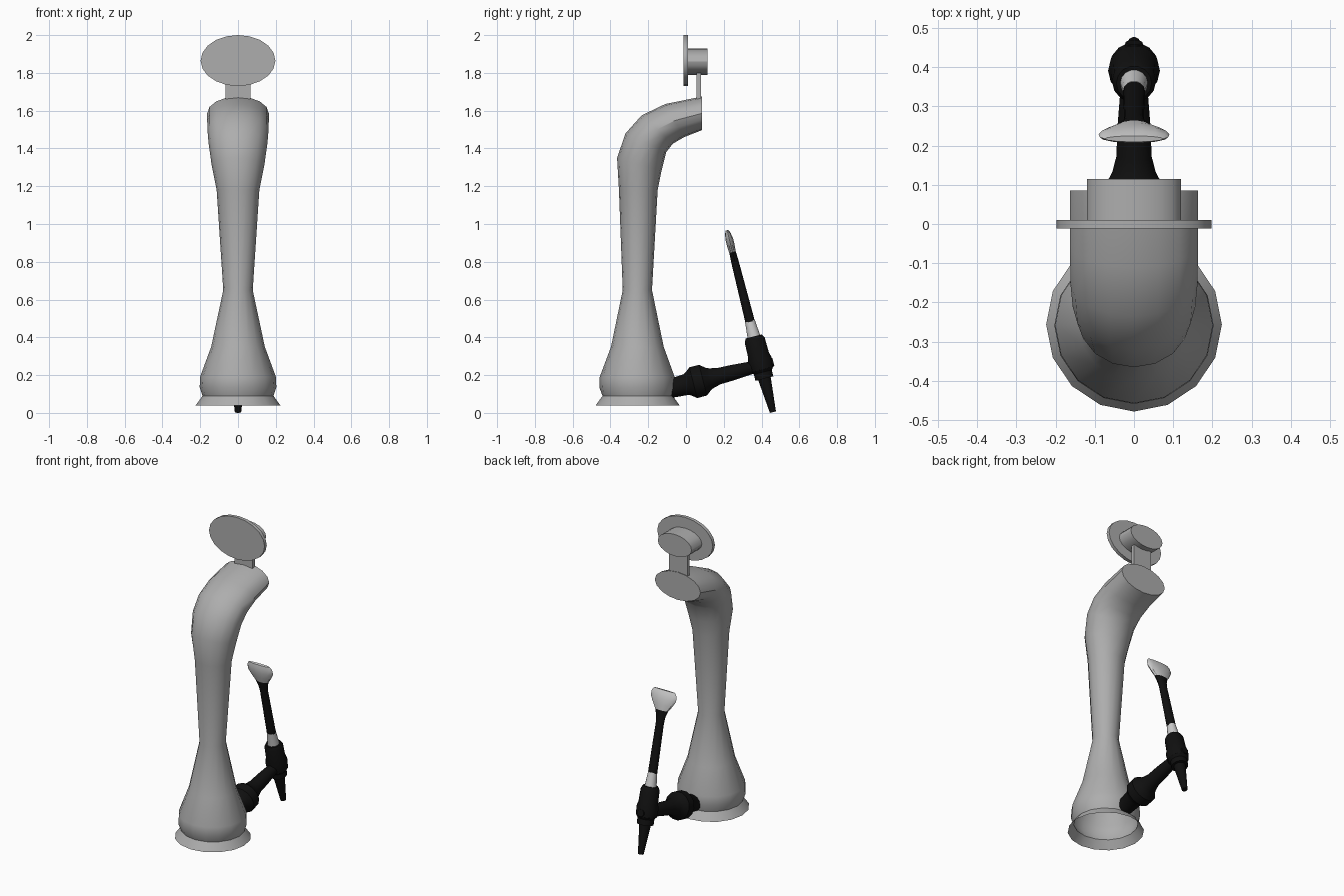
import bpy, bmesh, math
from mathutils import Vector

if "Cube" in bpy.data.objects:
    bpy.data.objects.remove(bpy.data.objects["Cube"])


def material(name, rgb):
    m = bpy.data.materials.new(name)
    m.diffuse_color = (*rgb, 1)
    m.use_nodes = True
    m.node_tree.nodes["Principled BSDF"].inputs["Base Color"].default_value = m.diffuse_color
    return m


GREY = material("satin grey", (0.42, 0.42, 0.42))
LIGHT = material("light grey", (0.60, 0.60, 0.60))
BLACK = material("black", (0.005, 0.005, 0.005))


def loft(name, rings, mat, sides=16, cap_start=True, cap_end=True, angle=30):
    """Skin elliptical rings given as (centre, half-vector u, half-vector v)."""
    bm = bmesh.new()
    loops = []
    for c, u, v in rings:
        loops.append([bm.verts.new(c + u * math.cos(a) + v * math.sin(a))
                      for a in (2 * math.pi * i / sides for i in range(sides))])
    for a, b in zip(loops, loops[1:]):
        for i in range(sides):
            j = (i + 1) % sides
            bm.faces.new((a[i], a[j], b[j], b[i]))
    if cap_start:
        bm.faces.new(loops[0][::-1])
    if cap_end:
        bm.faces.new(loops[-1])
    bmesh.ops.recalc_face_normals(bm, faces=bm.faces)
    me = bpy.data.meshes.new(name)
    bm.to_mesh(me)
    bm.free()
    me.materials.append(mat)
    ob = bpy.data.objects.new(name, me)
    bpy.context.collection.objects.link(ob)
    bpy.ops.object.select_all(action='DESELECT')
    ob.select_set(True)
    bpy.context.view_layer.objects.active = ob
    bpy.ops.object.shade_smooth_by_angle(angle=math.radians(angle))
    return ob


def turned(name, origin, direction, profile, mat, sides=14):
    """Rings along a tilted axis in the yz plane: (distance, half x, half depth)."""
    d = Vector((0, *direction)).normalized()
    side = Vector((1, 0, 0))
    v = d.cross(side)
    o = Vector((0, *origin))
    return loft(name, [(o + d * s, side * hx, v * hv) for s, hx, hv in profile], mat, sides)


# Tower column: rings as (outer y, outer z, inner y, inner z, half width)
column = [
    (-0.478, 0.04, -0.034, 0.04, 0.224),
    (-0.442, 0.09, -0.070, 0.09, 0.188),
    (-0.459, 0.135, -0.058, 0.135, 0.203),
    (-0.457, 0.19, -0.060, 0.19, 0.201),
    (-0.397, 0.35, -0.118, 0.35, 0.142),
    (-0.335, 0.65, -0.180, 0.65, 0.078),
    (-0.355, 1.18, -0.150, 1.18, 0.113),
    (-0.365, 1.35, -0.130, 1.28, 0.140),
    (-0.320, 1.48, -0.105, 1.38, 0.156),
    (-0.235, 1.575, -0.070, 1.425, 0.162),
    (-0.110, 1.635, -0.010, 1.46, 0.163),
    (0.085, 1.675, 0.085, 1.497, 0.163),
]
rings = []
for y0, z0, y1, z1, hx in column:
    a, b = Vector((0, y0, z0)), Vector((0, y1, z1))
    rings.append(((a + b) / 2, Vector((hx, 0, 0)), (b - a) / 2))
loft("tower_column", rings, GREY, 16, cap_start=False, angle=35)


def disc(name, y0, y1, hx, hz, z, sides=20):
    r = [(Vector((0, y, z)), Vector((hx, 0, 0)), Vector((0, 0, hz))) for y in (y0, y1)]
    loft(name, r, GREY, sides)


# Badge plate and its backing drum
disc("badge_plate", -0.012, 0.01, 0.198, 0.135, 1.865)
disc("badge_drum", 0.01, 0.115, 0.12, 0.07, 1.86)

# Flat neck joining badge to tower
bpy.ops.mesh.primitive_cube_add(size=1, location=(0, 0.067, 1.73))
neck = bpy.context.object
neck.name = "badge_neck"
neck.scale = (0.13, 0.024, 0.14)
neck.data.materials.append(GREY)

# Horizontal tap shank with coupling nut
turned("tap_shank", (-0.07, 0.132), (0.969, 0.2487), [
    (-0.03, 0.05, 0.05), (0.0, 0.052, 0.052), (0.075, 0.058, 0.058),
    (0.09, 0.068, 0.068), (0.112, 0.086, 0.086), (0.165, 0.086, 0.086),
    (0.195, 0.062, 0.062), (0.21, 0.055, 0.055), (0.25, 0.045, 0.045),
    (0.33, 0.042, 0.042), (0.46, 0.032, 0.032), (0.55, 0.022, 0.022)], BLACK)

# Parts along the tilted handle axis
TOP, AXIS = (0.217, 0.967), (0.2448, -0.9696)
turned("tap_handle_grip", TOP, AXIS, [
    (0.0, 0.075, 0.008), (0.02, 0.088, 0.016), (0.05, 0.09, 0.021),
    (0.085, 0.07, 0.021), (0.12, 0.046, 0.018)], LIGHT)
turned("tap_handle_stick", TOP, AXIS, [
    (0.12, 0.046, 0.018), (0.16, 0.03, 0.02), (0.20, 0.025, 0.021),
    (0.50, 0.028, 0.026)], BLACK)
turned("tap_collar", TOP, AXIS, [
    (0.495, 0.027, 0.027), (0.59, 0.036, 0.036)], LIGHT)
turned("tap_body", TOP, AXIS, [
    (0.58, 0.045, 0.045), (0.60, 0.056, 0.056), (0.68, 0.058, 0.058),
    (0.71, 0.066, 0.066), (0.76, 0.062, 0.062), (0.775, 0.05, 0.05),
    (0.81, 0.05, 0.05)], BLACK)
turned("tap_spout", TOP, AXIS, [
    (0.80, 0.036, 0.036), (0.993, 0.017, 0.017)], BLACK)
